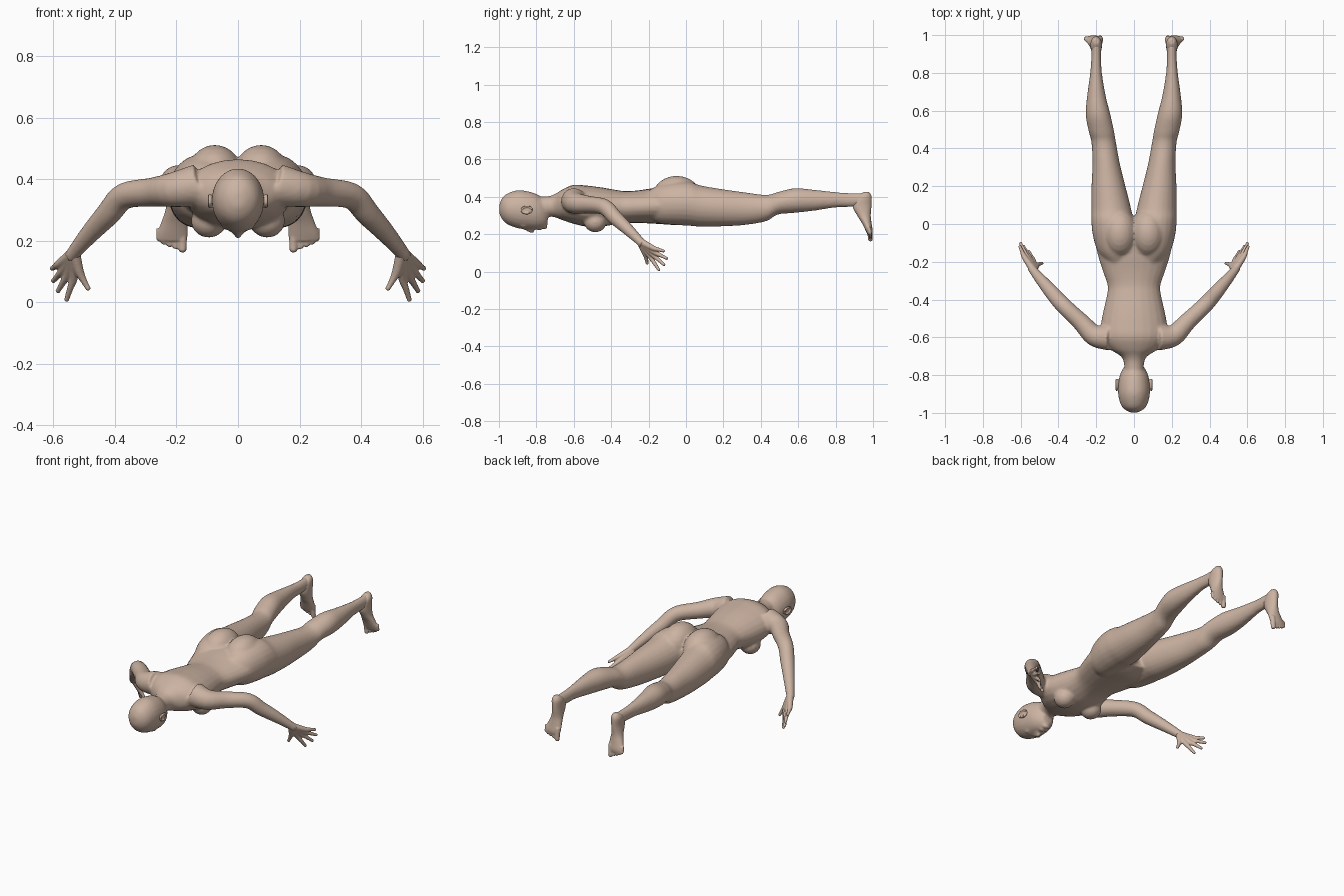
import bpy, bmesh, math
from mathutils import Vector, Matrix

default_cube = bpy.data.objects.get("Cube")
if default_cube:
    bpy.data.objects.remove(default_cube, do_unlink=True)

SIDES = 24
CM = 0.01  # tables are written in hundredths of a unit

skin_material = bpy.data.materials.new("skin")
skin_colour = (0.60, 0.45, 0.36, 1)
skin_material.diffuse_color = skin_colour
skin_material.use_nodes = True
skin_material.node_tree.nodes["Principled BSDF"].inputs["Base Color"].default_value = skin_colour


def smooth_rows(rows, steps=4):
    """Pass a smooth curve through every row of numbers."""
    result = []
    last = len(rows) - 1
    for i in range(last):
        before, start, end, after = (rows[max(i - 1, 0)], rows[i], rows[i + 1], rows[min(i + 2, last)])
        for step in range(steps):
            t = step / steps
            result.append([
                b + t * ((c - a) / 2 + t * ((a - 2.5 * b + 2 * c - d / 2) + t * (3 * (b - c) + d - a) / 2))
                for a, b, c, d in zip(before, start, end, after)])
    result.append(list(rows[-1]))
    return result


def skin_rings(bm, rings):
    """Join successive rings of points into a closed skin."""
    loops = [[bm.verts.new(point) for point in ring] for ring in rings]
    for lower, upper in zip(loops, loops[1:]):
        for i in range(SIDES):
            j = (i + 1) % SIDES
            bm.faces.new((lower[i], lower[j], upper[j], upper[i]))
    bm.faces.new(loops[0][::-1])
    bm.faces.new(loops[-1])


def circle():
    for i in range(SIDES):
        angle = math.tau * i / SIDES
        yield math.cos(angle), math.sin(angle)


def loft(bm, rows, side=1, upright=False):
    """Oval sections: station, x from, x to, then depth from, depth to."""
    rings = []
    for station, x0, x1, d0, d1 in smooth_rows(rows):
        ring = []
        for c, s in circle():
            x = side * ((x0 + x1) / 2 + c * (x1 - x0) / 2)
            depth = (d0 + d1) / 2 + s * (d1 - d0) / 2
            point = (x, depth, station) if upright else (x, station, depth)
            ring.append(Vector(point) * CM)
        rings.append(ring)
    skin_rings(bm, rings)


def tube(bm, rows, side=1):
    """Round limb through points: x, y, z, radius."""
    rows = smooth_rows(rows)
    points = [Vector((side * x, y, z)) for x, y, z, radius in rows]
    rings = []
    for i, centre in enumerate(points):
        ahead = points[min(i + 1, len(points) - 1)] - points[max(i - 1, 0)]
        turn = ahead.to_track_quat('Z', 'Y')
        rings.append([(centre + turn @ Vector((c, s, 0)) * rows[i][-1]) * CM for c, s in circle()])
    skin_rings(bm, rings)


def blob(bm, centre, radii, side=1):
    x, y, z = centre
    place = Matrix.Translation(Vector((side * x, y, z)) * CM)
    size = Matrix.Diagonal((*(r * CM for r in radii), 1))
    bmesh.ops.create_uvsphere(bm, u_segments=SIDES, v_segments=SIDES // 2, radius=1, matrix=place @ size)


def finish(bm, name, voxel, rounds):
    """Fuse overlapping volumes into one soft skin."""
    bmesh.ops.recalc_face_normals(bm, faces=bm.faces)
    mesh = bpy.data.meshes.new(name)
    bm.to_mesh(mesh)
    bm.free()
    mesh.materials.append(skin_material)
    obj = bpy.data.objects.new(name, mesh)
    bpy.context.scene.collection.objects.link(obj)
    fuse = obj.modifiers.new("fuse", 'REMESH')
    fuse.mode = 'VOXEL'
    fuse.voxel_size = voxel
    fuse.use_smooth_shade = True
    soften = obj.modifiers.new("soften", 'SMOOTH')
    soften.factor = 0.5
    soften.iterations = rounds


def mirrored(rows):
    """Centre-line sections: station, half width, depth from, depth to."""
    return [(station, -half, half, d0, d1) for station, half, d0, d1 in rows]


body = bmesh.new()

# Head, lying face down
loft(body, mirrored([
    (-99.8, 2, 31, 36), (-98, 5.2, 27.5, 39.8), (-95, 7.3, 25, 42), (-90, 8.4, 23.2, 43.5),
    (-85, 8.4, 22.6, 43), (-80, 7.5, 22.5, 41.5), (-76, 5.5, 23.4, 38.5), (-74, 3.2, 25.5, 33)]))

# Nose, lips and chin
tube(body, [(0, -87, 23.5, 0.8), (0, -83.5, 21.9, 1), (0, -81.5, 21.8, 1.2)])
blob(body, (0, -78.3, 22.8), (2.4, 1, 0.9))
blob(body, (0, -75.6, 24), (2.4, 1.6, 1.5))

# Neck and trunk
loft(body, mirrored([
    (-82, 5, 30, 40), (-74, 5.3, 29.5, 40.3), (-70, 7, 29, 41.5), (-66, 13, 27.5, 44),
    (-60, 17, 25.5, 46.4), (-53, 17.5, 24, 46), (-45, 16, 24, 45), (-37, 14.2, 25.5, 43.6),
    (-32, 14.1, 26, 43), (-25, 16.5, 26, 43.5), (-15, 19.5, 25.5, 45), (-5, 20, 25, 45.5),
    (4, 10, 27, 40)]))

leg = [
    (-22, 3, 13, 30, 42), (-15, 1, 19, 26, 46), (-6, 0.3, 21.8, 25, 48), (2, 0.3, 22.6, 24.5, 48),
    (8, 1.5, 22.6, 24, 46), (20, 4.5, 22.5, 24.2, 44), (32, 7.5, 22, 25, 42.3),
    (43, 9.5, 22.5, 27, 41), (49, 10.5, 24, 30.5, 42.5), (58, 12.5, 25.6, 31.4, 44.6),
    (68, 15, 24.8, 32.5, 43.8), (80, 17, 23.2, 34.3, 42.5), (88, 17.4, 22.6, 34.5, 42),
    (95, 17.5, 22.5, 35, 42)]

arm = [
    (13, -60, 38, 7), (21, -59, 36.6, 5.7), (28, -52, 35.8, 4.7), (37, -43.5, 34.5, 4.3),
    (42, -38, 29, 4), (48, -31, 22.5, 3.2), (53, -25, 16.6, 2.4), (54.5, -23, 14.5, 2.2)]

for side in (1, -1):
    loft(body, leg, side)
    tube(body, arm, side)
    # Buttock, breast and brow
    blob(body, (7.5, -5, 40), (9.5, 13, 11.2), side)
    blob(body, (9.5, -48.5, 26.5), (5.8, 6, 5.5), side)
    blob(body, (3, -87, 24.2), (2.3, 1, 0.9), side)

finish(body, "body", 0.008, 5)

# Finger rows: knuckle, then tip
fingers = [
    ((53.3, -19.5, 8.5), (55.7, -14.5, 0.9)),
    ((55.2, -18, 9.3), (58.5, -11.8, 3.7)),
    ((56.8, -17.2, 10.6), (60, -10.3, 7)),
    ((58, -17.6, 12.6), (60.4, -12, 11))]

foot = [
    (42.5, 18.5, 21.5, 95, 98), (40, 17.1, 23, 91, 99.3), (35, 17, 23, 89, 99.2),
    (30, 17, 23.6, 91.5, 98.8), (26, 16.5, 25, 94, 99.2), (22, 16.3, 26.4, 96, 99.8),
    (20, 16.7, 26, 97, 99.6)]

# Toe rows: x, tip height, radius
toes = [(18, 17.4, 1.45), (20.4, 18.2, 1), (22.3, 18.8, 1), (24.1, 19.5, 0.95), (25.7, 20.5, 0.9)]

for label, side in (("left", 1), ("right", -1)):
    # Hand with four fingers and a thumb
    hand = bmesh.new()
    wrist = Vector((53.2, -24.6, 16.2))
    for knuckle, tip in fingers:
        middle = Vector(knuckle).lerp(Vector(tip), 0.5)
        tube(hand, [(*wrist, 2), (*knuckle, 1.4), (*middle, 1.05), (*tip, 0.8)], side)
        blob(hand, tip, (0.85,) * 3, side)
    thumb_tip = (48.8, -20.8, 4.6)
    tube(hand, [(*wrist, 1.9), (51.8, -22.2, 10.5, 1.6), (50.3, -21.3, 7.3, 1.1), (*thumb_tip, 0.8)], side)
    blob(hand, thumb_tip, (0.9,) * 3, side)
    finish(hand, label + "_hand", 0.004, 3)

    # Foot pointing down, with toes
    sole = bmesh.new()
    loft(sole, foot, side, upright=True)
    for x, tip, radius in toes:
        tube(sole, [(x, 98, 24, radius), (x, 98.3, 21, radius), (x, 98.6, tip, radius * 0.9)], side)
        blob(sole, (x, 98.6, tip), (radius * 0.95,) * 3, side)
    finish(sole, label + "_foot", 0.005, 3)

    # Ear with a raised rim
    ear = bmesh.new()
    blob(ear, (8.4, -85, 32.8), (0.8, 3, 2), side)
    rim = []
    for i in range(9):
        angle = math.pi * (0.1 + 0.19 * i)
        rim.append((9.2, -85 + 2.9 * math.cos(angle), 32.9 + 1.8 * math.sin(angle), 0.55))
    tube(ear, rim, side)
    finish(ear, label + "_ear", 0.003, 2)
